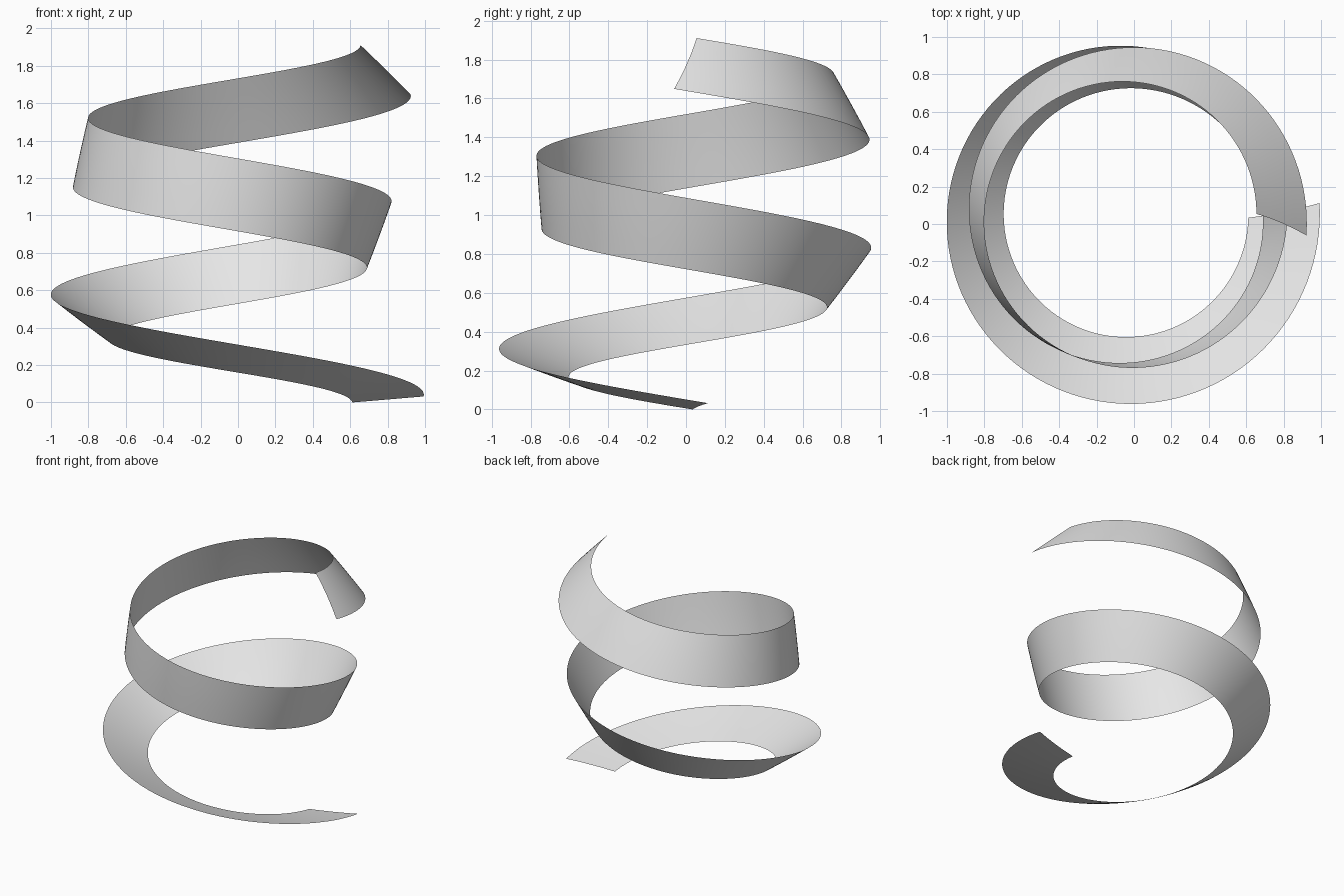
import bpy, bmesh
from math import pi, sin, cos, radians

cube = bpy.data.objects.get("Cube")
if cube:
    bpy.data.objects.remove(cube, do_unlink=True)

SEGMENTS = 240      # steps along the two turns
STRIPS = 4          # steps across the ribbon
HALF_WIDTH = 0.1925
CENTRE = (-0.04, 0.04)


def ribbon_point(t, v):
    """Point at t (0..1) along the spiral and v (-1..1) across the ribbon."""
    u = 2 * t - 1
    tilt = radians(5 + 130 * t)                      # flat at the foot, leaning in at the top
    skew = radians(2.1 + 2.1 * sin(tilt))            # cross-section stays square to the slope
    angle = radians(1.7 - 724.1 * t) + v * skew
    radius = 0.797 + 0.04 * u * u - 0.006 * u + v * HALF_WIDTH * cos(tilt)
    z = 0.016 + 1.764 * t + v * 0.96 * HALF_WIDTH * sin(tilt)
    return (CENTRE[0] + radius * cos(angle), CENTRE[1] + radius * sin(angle), z)


# Grey sheet material
grey = bpy.data.materials.new("light_grey")
grey.use_nodes = True
colour = (0.8, 0.8, 0.8, 1)
grey.diffuse_color = colour
grey.node_tree.nodes["Principled BSDF"].inputs["Base Color"].default_value = colour

# Twisting spiral ribbon
bm = bmesh.new()
rows = [[bm.verts.new(ribbon_point(i / SEGMENTS, 2 * j / STRIPS - 1))
         for j in range(STRIPS + 1)] for i in range(SEGMENTS + 1)]
for a, b in zip(rows, rows[1:]):
    for j in range(STRIPS):
        bm.faces.new((a[j], a[j + 1], b[j + 1], b[j])).smooth = True

mesh = bpy.data.meshes.new("spiral_ribbon")
bm.to_mesh(mesh)
bm.free()
mesh.materials.append(grey)
ribbon = bpy.data.objects.new("spiral_ribbon", mesh)
bpy.context.collection.objects.link(ribbon)
